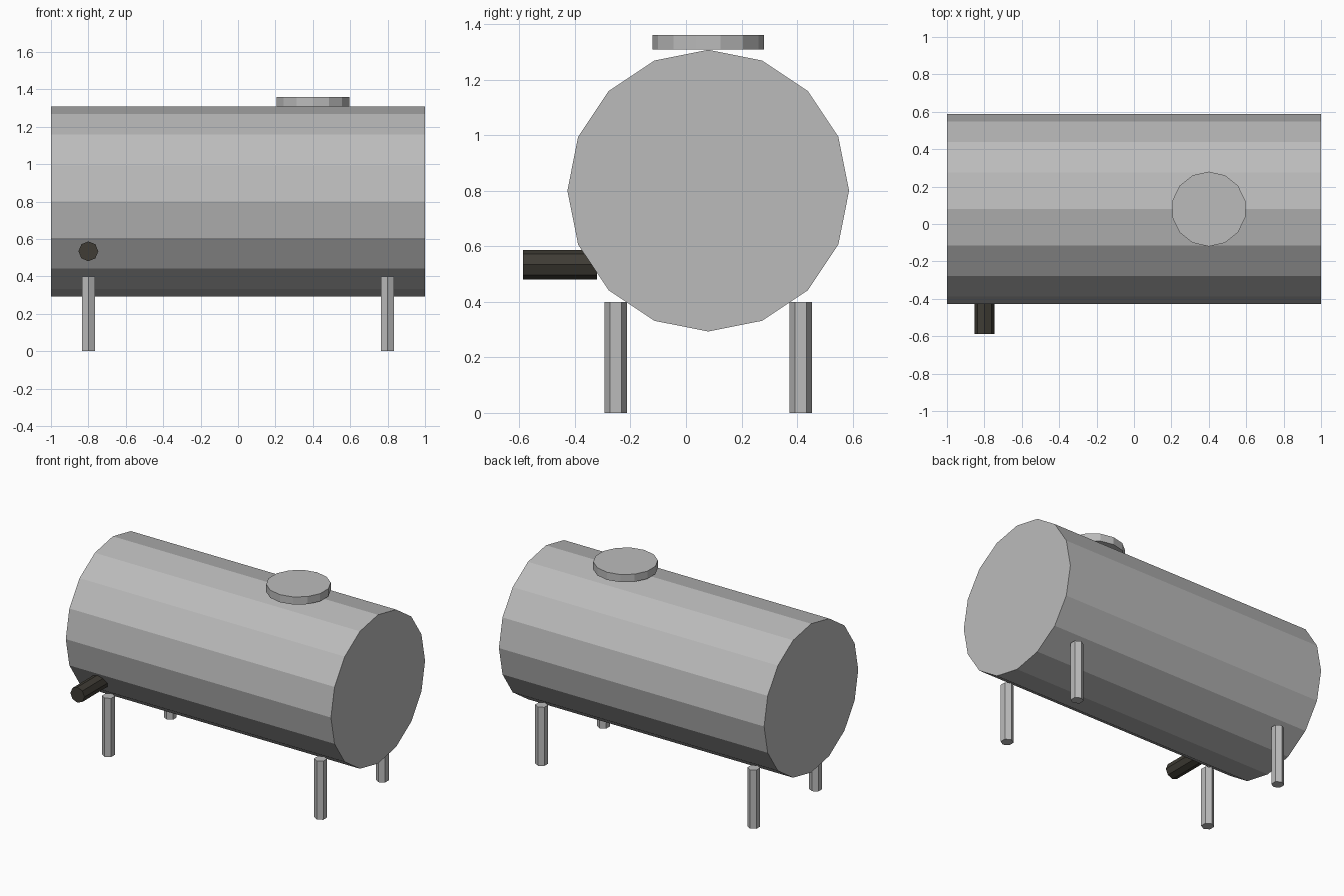
import bpy
from math import pi, sin, cos
from mathutils import Matrix, Vector
import bmesh

cube = bpy.data.objects.get("Cube")
if cube:
    bpy.data.objects.remove(cube, do_unlink=True)


def make_material(name, rgb):
    mat = bpy.data.materials.new(name)
    mat.use_nodes = True
    color = (*rgb, 1.0)
    mat.diffuse_color = color
    mat.node_tree.nodes["Principled BSDF"].inputs["Base Color"].default_value = color
    return mat


def prism(name, sides, radius, start, axis, up, length, mat):
    """Flat-shaded closed prism from start along axis, first vertex towards up."""
    axis, up = Vector(axis), Vector(up)
    side = axis.cross(up)
    bm = bmesh.new()
    ring = [bm.verts.new(Vector(start) + radius * (up * cos(a) + side * sin(a)))
            for a in (2 * pi * i / sides for i in range(sides))]
    base = bm.faces.new(ring)
    top = bmesh.ops.extrude_face_region(bm, geom=[base], use_keep_orig=True)
    verts = [g for g in top["geom"] if isinstance(g, bmesh.types.BMVert)]
    bmesh.ops.translate(bm, verts=verts, vec=axis * length)
    bmesh.ops.recalc_face_normals(bm, faces=bm.faces[:])
    mesh = bpy.data.meshes.new(name)
    bm.to_mesh(mesh)
    bm.free()
    mesh.materials.append(mat)
    obj = bpy.data.objects.new(name, mesh)
    bpy.context.collection.objects.link(obj)
    return obj


steel = make_material("steel_grey", (0.5, 0.5, 0.5))
iron = make_material("dark_iron", (0.05, 0.045, 0.035))

X, Y, Z = (1, 0, 0), (0, 1, 0), (0, 0, 1)
MID_Y = 0.08

# Horizontal tank, lid on top and outlet pipe at the front
prism("tank", 16, 0.507, (-1, MID_Y, 0.8), X, Z, 2.0, steel)
prism("hatch_lid", 14, 0.2, (0.4, MID_Y, 1.308), Z, Y, 0.052, steel)
prism("outlet_pipe", 8, 0.053, (-0.8, -0.587, 0.534), Y, Z, 0.267, iron)

# Four hexagonal legs
for row, dy in (("front", -0.333), ("back", 0.333)):
    for side, x in (("left", 0.8), ("right", -0.8)):
        prism(f"{row}_{side}_leg", 6, 0.04, (x, MID_Y + dy, 0), Z, Y, 0.4, steel)
